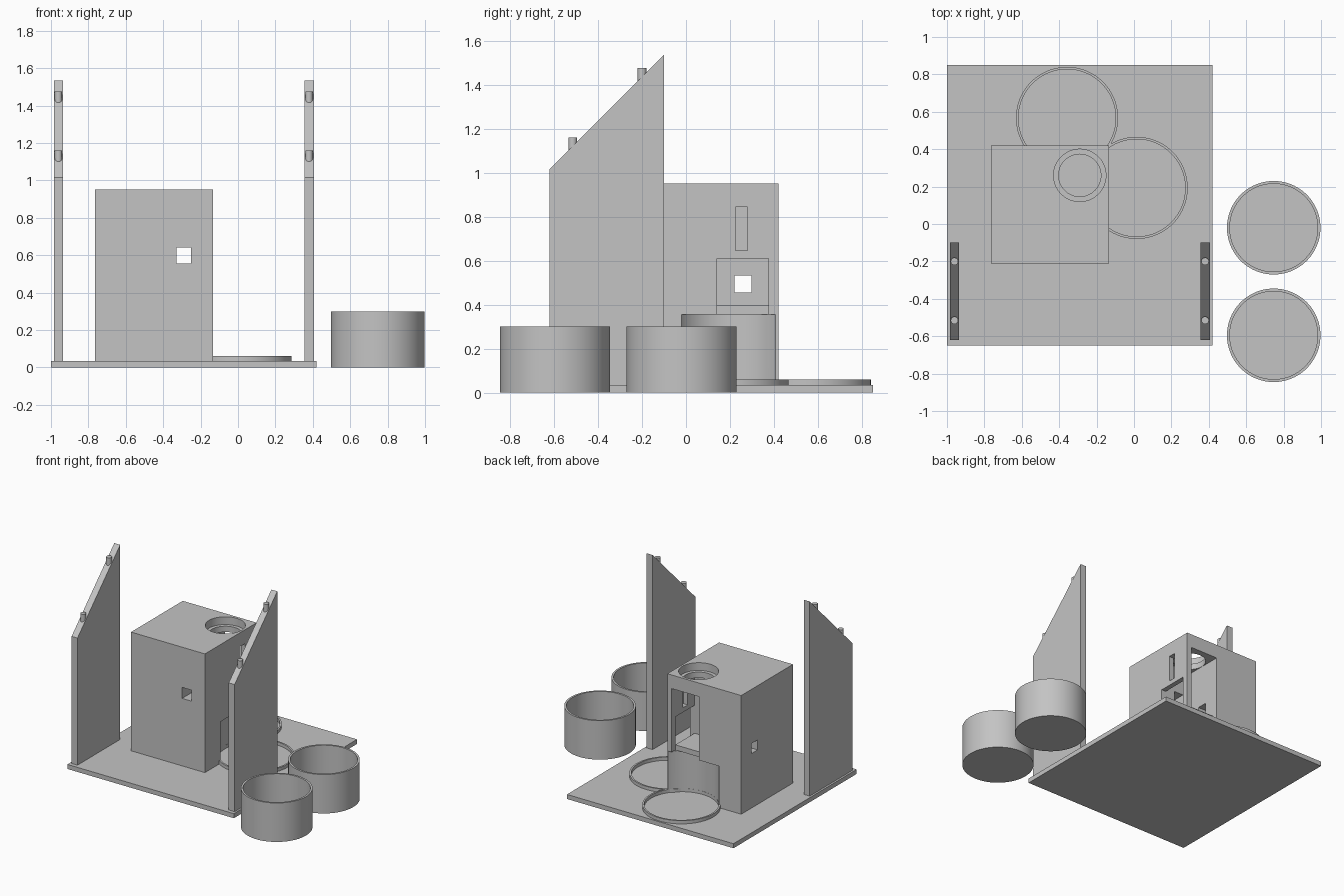
import bpy, bmesh, math

if "Cube" in bpy.data.objects:
    bpy.data.objects.remove(bpy.data.objects["Cube"])

grey = bpy.data.materials.new("plain_grey")
grey.diffuse_color = (0.55, 0.55, 0.55, 1)
grey.use_nodes = True
grey.node_tree.nodes["Principled BSDF"].inputs["Base Color"].default_value = grey.diffuse_color


def finish(name, bm, smooth=False):
    bmesh.ops.recalc_face_normals(bm, faces=bm.faces)
    me = bpy.data.meshes.new(name)
    bm.to_mesh(me)
    bm.free()
    ob = bpy.data.objects.new(name, me)
    bpy.context.collection.objects.link(ob)
    me.materials.append(grey)
    if smooth:
        smooth_object(ob)
    return ob


def select(ob):
    bpy.ops.object.select_all(action='DESELECT')
    ob.select_set(True)
    bpy.context.view_layer.objects.active = ob


def smooth_object(ob):
    select(ob)
    bpy.ops.object.shade_smooth_by_angle(angle=math.radians(30))


def prism(name, pts, axis, a, b):
    """Extrude a 2D outline along x (outline in y, z) or z (outline in x, y)."""
    bm = bmesh.new()
    place = (lambda p, t: (t, p[0], p[1])) if axis == 'x' else (lambda p, t: (p[0], p[1], t))
    face = bm.faces.new([bm.verts.new(place(p, a)) for p in pts])
    ext = bmesh.ops.extrude_face_region(bm, geom=[face])
    vs = [v for v in ext['geom'] if isinstance(v, bmesh.types.BMVert)]
    bmesh.ops.translate(bm, verts=vs, vec=(b - a, 0, 0) if axis == 'x' else (0, 0, b - a))
    return finish(name, bm)


def box(name, x0, x1, y0, y1, z0, z1):
    return prism(name, [(x0, y0), (x1, y0), (x1, y1), (x0, y1)], 'z', z0, z1)


def lathe(name, x, y, profile, closed=False, n=96):
    """Revolve (radius, z) points about a vertical axis; open profiles get flat caps."""
    bm = bmesh.new()
    rings = [[bm.verts.new((x + r * math.cos(2 * math.pi * i / n),
                            y + r * math.sin(2 * math.pi * i / n), z)) for i in range(n)]
             for r, z in profile]
    pairs = list(zip(rings, rings[1:] + rings[:1])) if closed else list(zip(rings, rings[1:]))
    for p, q in pairs:
        for i in range(n):
            j = (i + 1) % n
            bm.faces.new((p[i], p[j], q[j], q[i]))
    if not closed:
        bm.faces.new(rings[0])
        bm.faces.new(rings[-1])
    return finish(name, bm, True)


def cut(target, cutter):
    mod = target.modifiers.new("cut", 'BOOLEAN')
    mod.operation = 'DIFFERENCE'
    mod.solver = 'EXACT'
    mod.object = cutter
    select(target)
    bpy.ops.object.modifier_apply(modifier=mod.name)
    bpy.data.objects.remove(cutter, do_unlink=True)


# Base plate
box("base_plate", -1.0, 0.42, -0.65, 0.85, 0, 0.035)

# Sloped side panels with locating pegs
for side, cx in (("left", -0.96), ("right", 0.38)):
    prism(side + "_panel", [(-0.62, 0.03), (-0.10, 0.03), (-0.10, 1.535), (-0.62, 1.015)],
          'x', cx - 0.025, cx + 0.025)
    for i, (py, top) in enumerate(((-0.515, 1.16), (-0.2, 1.475))):
        lathe(f"{side}_peg_{i + 1}", cx, py, [(0.02, top - 0.1), (0.02, top)], n=32)

# Main housing block
housing = box("housing", -0.765, -0.135, -0.21, 0.42, 0.035, 0.95)
wells = ((-0.358, 0.567), (0.014, 0.193))

# Round bays for the cups
for x, y in wells:
    cut(housing, lathe("bay_cutter", x, y, [(0.261, 0.0), (0.261, 0.355)]))

# Inner chamber, back and side openings, side slot, two small windows
for dims in ((-0.405, -0.172, 0.142, 0.376, 0.395, 0.845),
             (-0.405, -0.172, 0.376, 0.50, 0.35, 0.845),
             (-0.172, 0.0, 0.142, 0.376, 0.35, 0.61),
             (-0.20, 0.0, 0.225, 0.28, 0.645, 0.843),
             (-0.33, -0.25, -0.4, 0.2, 0.555, 0.64),
             (-0.9, -0.35, 0.22, 0.297, 0.455, 0.532)):
    cut(housing, box("opening_cutter", *dims))

# Stepped round inlet in the top
cut(housing, lathe("inlet_cutter", -0.29, 0.26,
                   [(0.113, 0.8), (0.113, 0.89), (0.14, 0.89), (0.14, 1.0)]))
smooth_object(housing)

# Locating rings on the base
for i, (x, y) in enumerate(wells):
    lathe(f"cup_ring_{i + 1}", x, y,
          [(0.26, 0.03), (0.273, 0.03), (0.273, 0.06), (0.26, 0.06)], closed=True)

# Open cups beside the base
for i, y in enumerate((-0.02, -0.595)):
    lathe(f"cup_{i + 1}", 0.747, y,
          [(0.25, 0), (0.25, 0.3), (0.235, 0.3), (0.235, 0.015)])
